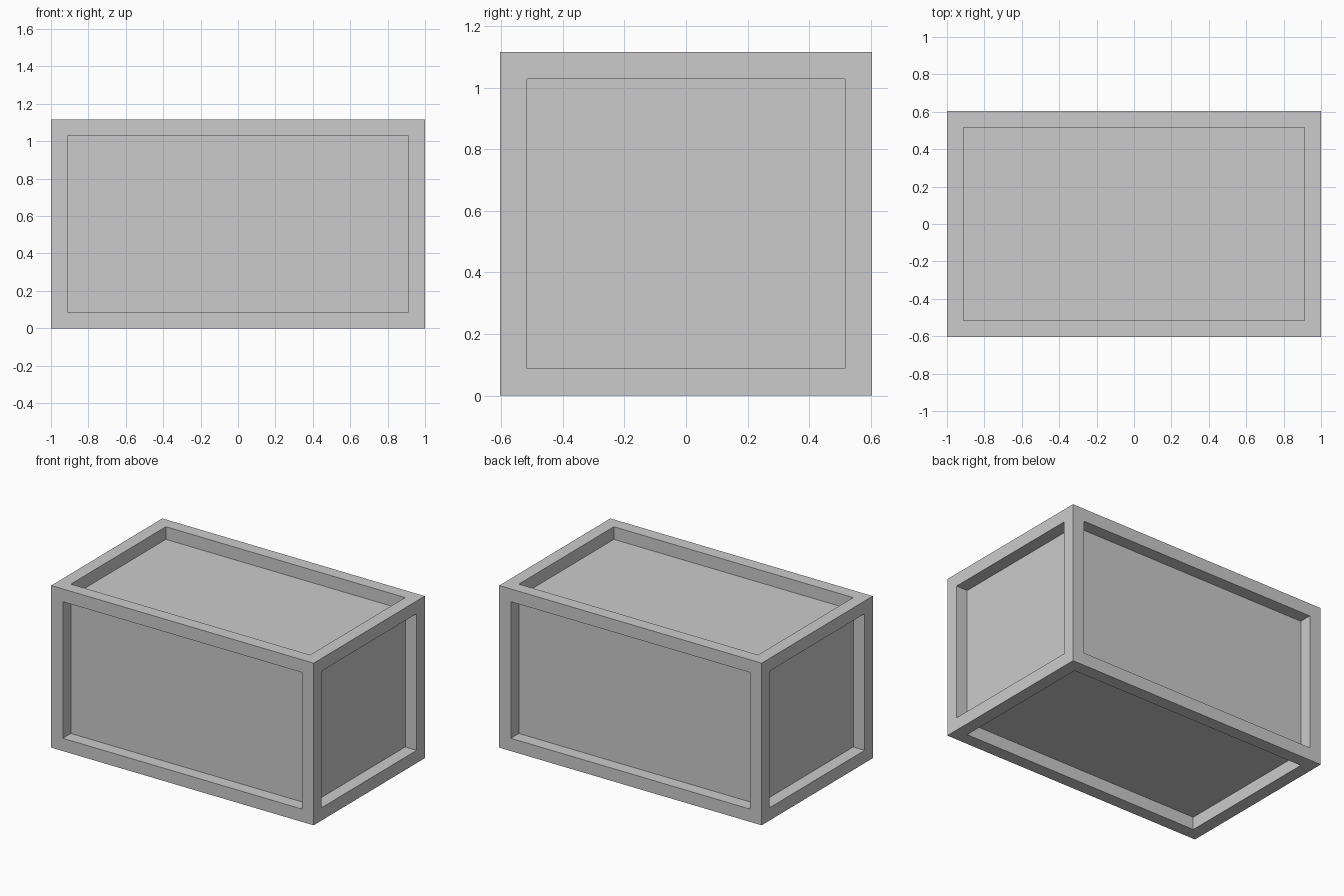
import bpy, bmesh
from mathutils import Matrix, Vector

if "Cube" in bpy.data.objects:
    bpy.data.objects.remove(bpy.data.objects["Cube"])

SIZE = Vector((2.0, 1.21, 1.117))
BORDER = 0.088   # frame width
DEPTH = 0.087    # panel recess

# Crate body
bm = bmesh.new()
bmesh.ops.create_cube(bm, size=1.0)
bmesh.ops.scale(bm, vec=SIZE, verts=bm.verts)
bmesh.ops.translate(bm, vec=(0, 0, SIZE.z / 2), verts=bm.verts)

# Frame border on all six sides, then sunken panels
panels = list(bm.faces)
bmesh.ops.inset_individual(bm, faces=panels, thickness=BORDER, use_even_offset=True)
for panel in panels:
    panel.normal_update()
    normal = panel.normal.copy()
    new = bmesh.ops.extrude_discrete_faces(bm, faces=[panel])["faces"][0]
    bmesh.ops.translate(bm, vec=-normal * DEPTH, verts=new.verts)

bm.normal_update()
mesh = bpy.data.meshes.new("crate")
bm.to_mesh(mesh)
bm.free()
crate = bpy.data.objects.new("crate", mesh)
bpy.context.collection.objects.link(crate)
